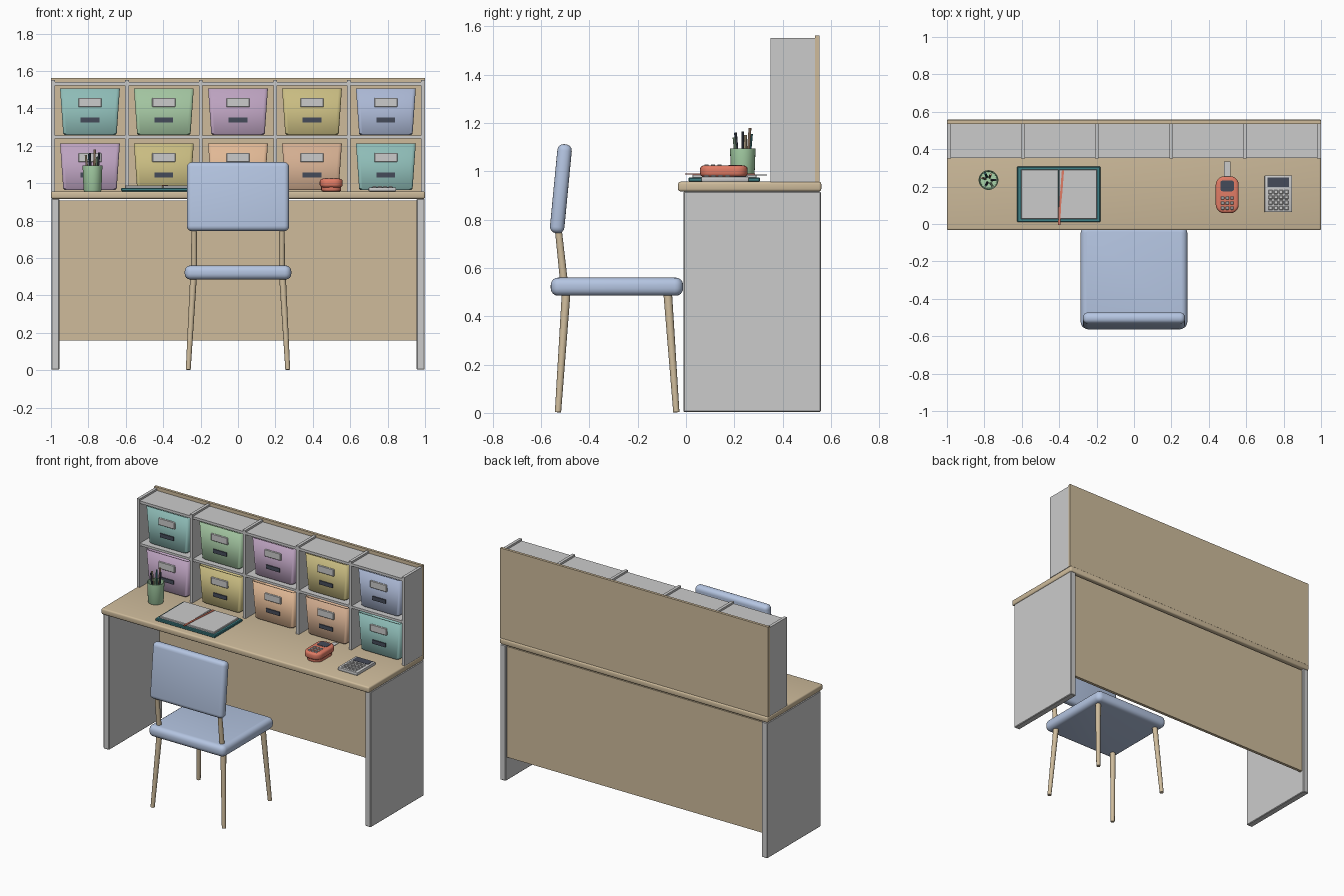
import bpy, bmesh, math
from mathutils import Vector

if "Cube" in bpy.data.objects:
    bpy.data.objects.remove(bpy.data.objects["Cube"])

def mat(name, r, g, b):
    m = bpy.data.materials.new(name)
    m.diffuse_color = (r, g, b, 1)
    m.use_nodes = True
    m.node_tree.nodes["Principled BSDF"].inputs["Base Color"].default_value = m.diffuse_color
    return m

TAN = mat("wood", .62, .5, .33)
BLUE = mat("blue", .46, .56, .76)
TEAL = mat("teal", .27, .5, .47)
GREEN = mat("green", .36, .55, .35)
PURPLE = mat("purple", .5, .36, .52)
YELLOW = mat("yellow", .58, .5, .22)
ORANGE = mat("orange", .75, .48, .3)
BROWN = mat("brown_orange", .65, .42, .28)
SLATE = mat("slate_blue", .4, .47, .65)
DARK = mat("dark", .06, .07, .1)
COVER = mat("cover", .05, .22, .24)
RED = mat("red", .75, .2, .13)
CUP = mat("cup_green", .4, .66, .4)

def finish(name, bm, m=None, smooth=True):
    bmesh.ops.recalc_face_normals(bm, faces=bm.faces)
    me = bpy.data.meshes.new(name)
    bm.to_mesh(me)
    bm.free()
    ob = bpy.data.objects.new(name, me)
    bpy.context.collection.objects.link(ob)
    if m:
        me.materials.append(m)
    if smooth:
        bpy.ops.object.select_all(action='DESELECT')
        ob.select_set(True)
        bpy.context.view_layer.objects.active = ob
        bpy.ops.object.shade_smooth_by_angle(angle=math.radians(35))
    return ob

def box(name, x0, x1, y0, y1, z0, z1, m=None, bevel=0, seg=2, corner=0):
    """Box; corner rounds the upright edges, bevel rounds everything after that."""
    bm = bmesh.new()
    bmesh.ops.create_cube(bm, size=1)
    for v in bm.verts:
        v.co = Vector(((x0 + x1) / 2 + v.co.x * (x1 - x0),
                       (y0 + y1) / 2 + v.co.y * (y1 - y0),
                       (z0 + z1) / 2 + v.co.z * (z1 - z0)))
    if corner:
        up = [e for e in bm.edges if abs(e.verts[0].co.z - e.verts[1].co.z) > 1e-4]
        bmesh.ops.bevel(bm, geom=up, offset=corner, segments=5, profile=.5, affect='EDGES')
    if bevel:
        es = [e for e in bm.edges if e.calc_face_angle(0) > 1]
        bmesh.ops.bevel(bm, geom=es, offset=bevel, segments=seg, profile=.5, affect='EDGES')
    return finish(name, bm, m, bool(bevel or corner))

def rod(name, a, b, r0, r1, m=None, n=16):
    a, b = Vector(a), Vector(b)
    bm = bmesh.new()
    bmesh.ops.create_cone(bm, cap_ends=True, segments=n, radius1=r0, radius2=r1, depth=(b - a).length)
    q = (b - a).to_track_quat('Z', 'Y')
    for v in bm.verts:
        v.co = q @ v.co + (a + b) / 2
    return finish(name, bm, m)

# Desk
box("desktop", -1, 1, -.033, .56, .917, .957, TAN, .01, 3)
for s, n in ((-1, "left"), (1, "right")):
    box("desk_side_" + n, *sorted((s * .955, s * .998)), -.01, .558, .003, .917, None, .004, 1)
box("desk_back_panel", -.955, .955, .525, .545, .16, .907, TAN)

# Shelf unit on the desk
box("shelf_back", -1, 1, .535, .553, .955, 1.563, TAN)
div = [-.989, -.594, -.199, .199, .592, .989]
for i, x in enumerate(div):
    box(f"shelf_divider_{i}", x - .01, x + .01, .35, .537, .955, 1.553)
for i in range(5):
    for n, z0, z1 in (("top", 1.523, 1.54), ("middle", 1.238, 1.254)):
        box(f"shelf_{n}_{i}", div[i] + .01, div[i + 1] - .01, .352, .537, z0, z1)

# Storage bins: tapered open tubs with label plate and handle slot
def bin_tub(tag, cx, z0, m):
    h, yc, d = .25, .45, .075
    bm = bmesh.new()
    rings = []
    for z, w, dd in ((0, .135, d - .01), (.008, .143, d - .004), (h, .16, d + .004)):
        pts, r = [], .018
        for sx, sy, a0 in ((1, 1, 0), (-1, 1, 90), (-1, -1, 180), (1, -1, 270)):
            for k in range(4):
                a = math.radians(a0 + 30 * k)
                pts.append(bm.verts.new((cx + sx * (w - r) + r * math.cos(a),
                                         yc + sy * (dd - r) + r * math.sin(a), z0 + z)))
        rings.append(pts)
    bm.faces.new(rings[0])
    for a, b in zip(rings, rings[1:]):
        for k in range(16):
            bm.faces.new((a[k], a[(k + 1) % 16], b[(k + 1) % 16], b[k]))
    ob = finish("bin_" + tag, bm, m)
    mod = ob.modifiers.new("wall", 'SOLIDIFY')
    mod.thickness = .006
    mod.offset = -1
    box("bin_label_" + tag, cx - .062, cx + .062, .366, .378, z0 + .15, z0 + .198, None, .003, 1)
    box("bin_handle_" + tag, cx - .05, cx + .05, .37, .38, z0 + .068, z0 + .094, DARK)

rows = [(1.257, (TEAL, GREEN, PURPLE, YELLOW, SLATE)), (.963, (PURPLE, YELLOW, ORANGE, BROWN, TEAL))]
for r, (z, cols) in enumerate(rows):
    for i, m in enumerate(cols):
        bin_tub(f"{r}_{i}", (div[i] + div[i + 1]) / 2, z, m)

# Chair
box("seat", -.285, .285, -.56, -.012, .485, .56, BLUE, .03, 4, .035)
back = box("backrest", -.273, .273, -.03, .03, -.185, .185, BLUE, .026, 4)
back.location = (0, -.518, .928)
back.rotation_euler.x = math.radians(-5.5)
for s, n in ((-1, "left"), (1, "right")):
    rod("front_leg_" + n, (s * .266, -.04, .003), (s * .238, -.076, .5), .013, .018, TAN)
    rod("back_leg_" + n, (s * .266, -.53, .003), (s * .238, -.496, .5), .013, .018, TAN)
    rod("back_support_" + n, (s * .235, -.505, .54), (s * .235, -.533, .8), .016, .014, TAN)

# Pen cup, lathed with an inside wall, and pens
cx, cy = -.778, .235
prof = [(0, .957), (.045, .957), (.048, .962), (.053, 1.095), (.048, 1.095), (.044, .967), (0, .967)]
bm = bmesh.new()
vs = [bm.verts.new((cx + r, cy, z)) for r, z in prof]
es = [bm.edges.new(p) for p in zip(vs, vs[1:])]
bmesh.ops.spin(bm, geom=vs + es, cent=(cx, cy, 0), axis=(0, 0, 1), angle=math.tau, steps=28)
bmesh.ops.remove_doubles(bm, verts=bm.verts, dist=1e-4)
finish("pen_cup", bm, CUP)
pens = [(-.03, .01, 1.15, TAN), (-.012, -.025, 1.16, DARK), (.01, .025, 1.18, BROWN),
        (.03, .0, 1.165, DARK), (.02, -.03, 1.14, GREEN), (-.015, .03, 1.155, COVER)]
for i, (dx, dy, z, m) in enumerate(pens):
    rod(f"pen_{i}", (cx + dx * .6, cy + dy * .6, .968), (cx + dx * 1.2, cy + dy * 1.2, z), .007, .006, m, 10)

# Open notebook with ribbon
box("notebook_cover", -.625, -.18, .01, .307, .957, .975, COVER, .004, 1)
for n, x0, x1 in (("left", -.605, -.403), ("right", -.4, -.197)):
    box("notebook_pages_" + n, x0, x1, .026, .292, .97, .987, None, .003, 1)
bm = bmesh.new()
w = .006
path = [(-.4, -.005), (-.396, .1), (-.388, .18), (-.38, .285)]
prev = None
for x, y in path:
    cur = [bm.verts.new((x + o, y, z)) for o, z in ((-w, .986), (w, .986), (w, .991), (-w, .991))]
    if prev:
        for k in range(4):
            bm.faces.new((prev[k], prev[(k + 1) % 4], cur[(k + 1) % 4], cur[k]))
    else:
        bm.faces.new(cur)
    prev = cur
bm.faces.new(prev)
finish("notebook_ribbon", bm, RED, False)

# Card terminal with keys, screen and paper slip
box("terminal_base", .445, .552, .07, .245, .957, .99, RED, .008, 2, .045)
box("terminal_body", .437, .56, .058, .255, .978, 1.024, RED, .014, 3, .045)
box("terminal_screen", .462, .535, .175, .232, 1.015, 1.026, DARK, 0, 1, .012)
box("terminal_slip", .482, .515, .235, .335, .983, .987)
for i in range(9):
    x, y = .474 + .025 * (i % 3), .085 + .027 * (i // 3)
    box(f"terminal_key_{i}", x - .009, x + .009, y - .009, y + .009, 1.018, 1.029, None, .003, 1)

# Calculator
box("calculator_body", .698, .846, .063, .26, .957, .978, None, .005, 2)
box("calculator_screen", .715, .83, .198, .248, .97, .98, DARK)
for i in range(16):
    x, y = .729 + .029 * (i % 4), .085 + .029 * (i // 4)
    box(f"calculator_key_{i}", x - .011, x + .011, y - .011, y + .011, .972, .984, None, .003, 1)
